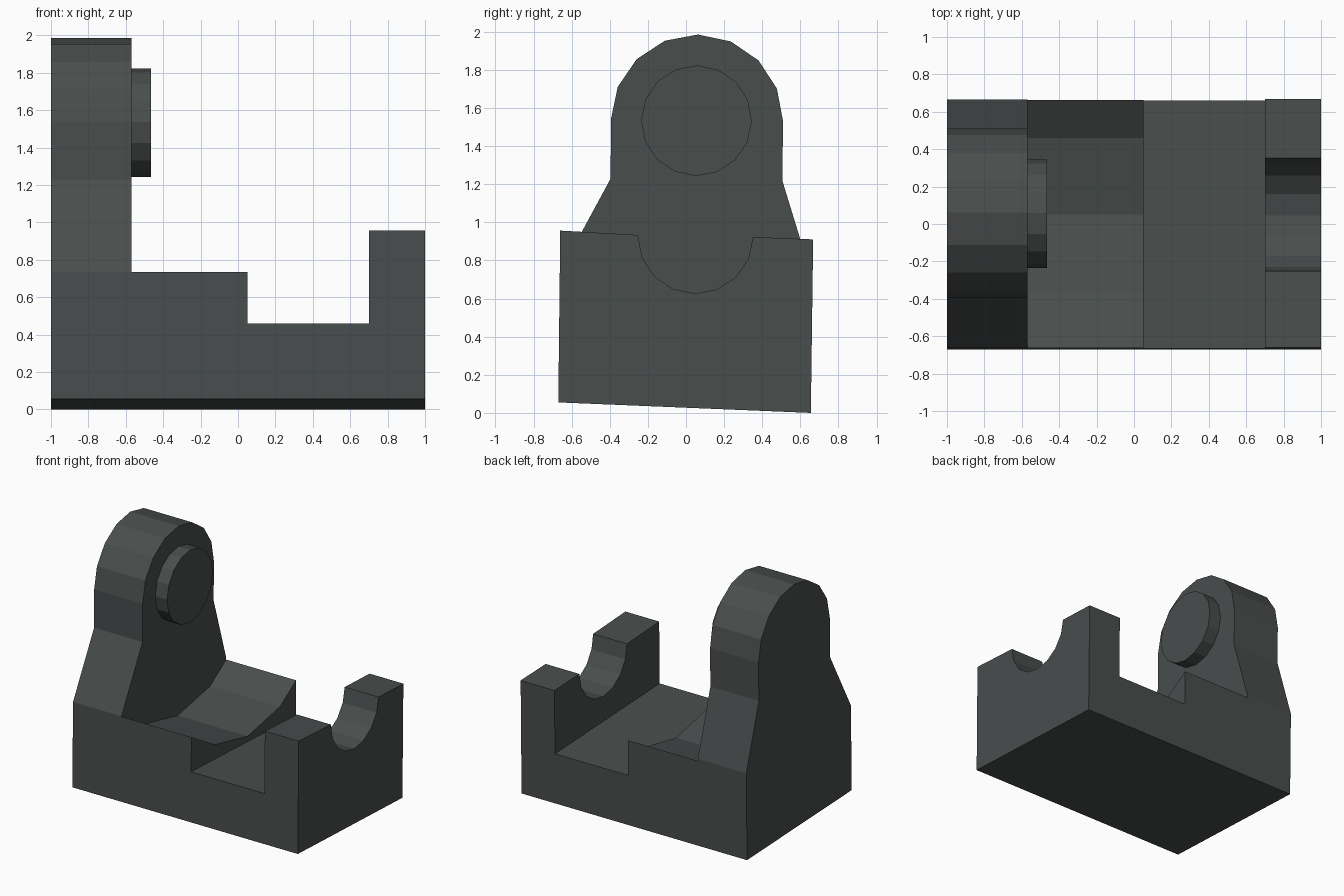
import bpy, bmesh
from math import sin, cos, radians

if "Cube" in bpy.data.objects:
    bpy.data.objects.remove(bpy.data.objects["Cube"])

# Dark grey paint shared by all parts
paint = bpy.data.materials.new("dark_grey")
paint.diffuse_color = (0.066, 0.075, 0.073, 1)
paint.use_nodes = True
paint.node_tree.nodes["Principled BSDF"].inputs["Base Color"].default_value = paint.diffuse_color


def arc(cy, cz, r, start, end, steps):
    """Points (y, z) on a circle; angles in degrees from +y towards +z."""
    pts = []
    for i in range(steps + 1):
        a = radians(start + (end - start) * i / steps)
        pts.append((cy + r * cos(a), cz + r * sin(a)))
    return pts


def prism(name, profile, x0, x1):
    """Extrude a (y, z) profile from x0 to x1."""
    bm = bmesh.new()
    face = bm.faces.new([bm.verts.new((x0, y, z)) for y, z in profile])
    ext = bmesh.ops.extrude_face_region(bm, geom=[face])
    moved = [v for v in ext["geom"] if isinstance(v, bmesh.types.BMVert)]
    bmesh.ops.translate(bm, verts=moved, vec=(x1 - x0, 0, 0))
    bmesh.ops.recalc_face_normals(bm, faces=bm.faces)
    mesh = bpy.data.meshes.new(name)
    bm.to_mesh(mesh)
    bm.free()
    mesh.materials.append(paint)
    obj = bpy.data.objects.new(name, mesh)
    bpy.context.collection.objects.link(obj)
    return obj


# Solid blank, slightly leaning, that the bracket is carved from
bracket = prism("bracket", [(-0.67, 0.055), (0.655, 0.0), (0.683, 2.1), (-0.647, 2.1)], -1, 1)

# Air above the sloping floor of the slot
slot = [(-0.9, 0.468), (0.9, 0.39), (0.9, 2.4), (-0.9, 2.4)]

# Air above the shallow curved trough beside the tower
trough = [(-0.8, 0.81), (-0.663, 0.735), (-0.36, 0.56), (0.05, 0.47), (0.46, 0.55),
          (0.665, 0.685), (0.8, 0.774), (0.8, 2.4), (-0.8, 2.4)]

# Air above the end wall, with its round notch
notch = ([(-0.85, 0.967)] + arc(0.05, 0.928, 0.302, 179, 359, 8)
         + [(0.85, 0.903), (0.85, 2.4), (-0.85, 2.4)])

# Air around the round-topped tower
shoulders = ([(-0.8, 0.482), (-0.395, 1.23)] + arc(0.0575, 1.533, 0.452, 179.4, -0.6, 8)
             + [(0.505, 1.22), (0.75, 0.42), (0.75, 2.4), (-0.8, 2.4)])

cuts = [("slot_cutter", slot, 0.05, 0.70),
        ("trough_cutter", trough, -0.57, 0.15),
        ("notch_cutter", notch, 0.70, 1.2),
        ("shoulder_cutter", shoulders, -1.2, -0.50)]
for name, profile, x0, x1 in cuts:
    cutter = prism(name, profile, x0, x1)
    cutter.hide_render = True
    cutter.hide_viewport = True
    mod = bracket.modifiers.new(name, "BOOLEAN")
    mod.operation = "DIFFERENCE"
    mod.solver = "EXACT"
    mod.object = cutter

# Round boss on the inner face of the tower
prism("boss", arc(0.055, 1.533, 0.29, -0.6, 336.9, 15), -0.60, -0.465)
